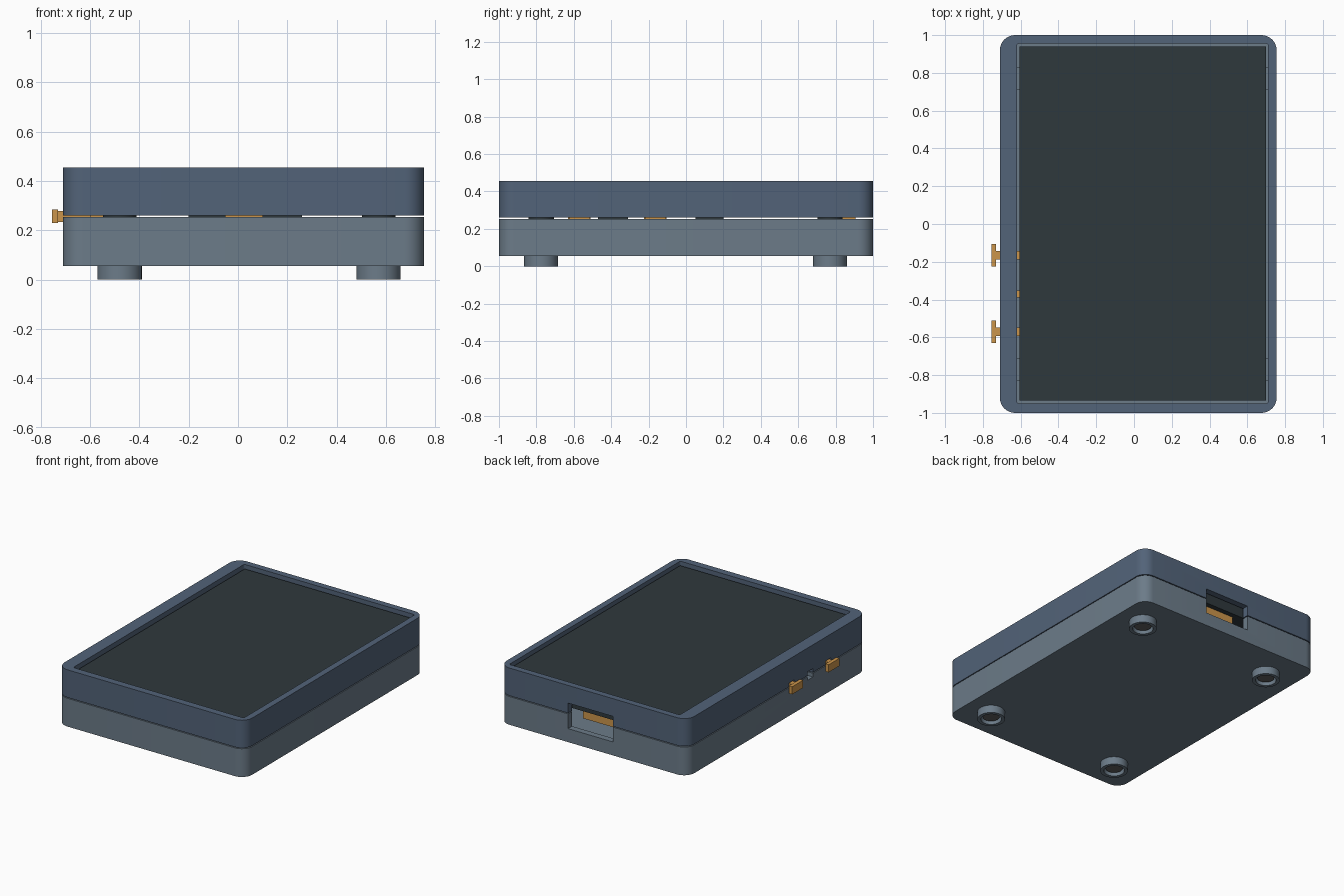
import bpy, bmesh
from math import sin, cos, pi, radians

if "Cube" in bpy.data.objects:
    bpy.data.objects.remove(bpy.data.objects["Cube"])


def mat(name, col):
    m = bpy.data.materials.new(name)
    m.diffuse_color = (*col, 1)
    m.use_nodes = True
    m.node_tree.nodes["Principled BSDF"].inputs["Base Color"].default_value = m.diffuse_color
    return m


BLUE = mat("blue_shell", (0.085, 0.125, 0.19))
SLATE = mat("slate_shell", (0.15, 0.2, 0.25))
DARK = mat("dark_glass", (0.028, 0.04, 0.046))
ORANGE = mat("amber", (0.6, 0.3, 0.07))
STEEL = mat("steel", (0.12, 0.12, 0.12))


def finish(name, bm, m, smooth=False):
    bmesh.ops.recalc_face_normals(bm, faces=bm.faces)
    me = bpy.data.meshes.new(name)
    bm.to_mesh(me)
    bm.free()
    ob = bpy.data.objects.new(name, me)
    bpy.context.collection.objects.link(ob)
    if m:
        me.materials.append(m)
    if smooth:
        bpy.ops.object.select_all(action='DESELECT')
        ob.select_set(True)
        bpy.context.view_layer.objects.active = ob
        bpy.ops.object.shade_smooth_by_angle(angle=radians(30))
    return ob


def box(name, x, y, z, m=None):
    bm = bmesh.new()
    bmesh.ops.create_cube(bm, size=1)
    for v in bm.verts:
        v.co = [a + (b - a) * (c + 0.5) for (a, b), c in zip((x, y, z), v.co)]
    return finish(name, bm, m)


def rounded_ring(bm, x0, x1, y0, y1, r, z, n=8):
    corners = ((x1 - r, y1 - r), (x0 + r, y1 - r), (x0 + r, y0 + r), (x1 - r, y0 + r))
    return [bm.verts.new((cx + r * cos(a), cy + r * sin(a), z))
            for q, (cx, cy) in enumerate(corners)
            for a in [(q + i / n) * pi / 2 for i in range(n + 1)]]


def shell(name, z0, z1, m, floor=None):
    """Rounded wall, open through, or closed below when a floor height is given."""
    bm = bmesh.new()
    outer, inner = (-0.71, 0.755, -1, 1, 0.08), (-0.62, 0.71, -0.95, 0.955, 0.012)
    rings = [rounded_ring(bm, *s, z) for s, z in
             ((outer, z0), (outer, z1), (inner, z1), (inner, z0 if floor is None else floor))]
    pairs = list(zip(rings, rings[1:]))
    if floor is None:
        pairs.append((rings[3], rings[0]))
    else:
        bm.faces.new(rings[0])
        bm.faces.new(rings[3])
    for a, b in pairs:
        for i in range(len(a)):
            j = (i + 1) % len(a)
            bm.faces.new((a[i], a[j], b[j], b[i]))
    return finish(name, bm, m, True)


def lathe(name, cx, cy, profile, m, n=40):
    bm = bmesh.new()
    rings = [[bm.verts.new((cx + r * cos(2 * pi * i / n), cy + r * sin(2 * pi * i / n), z))
              for i in range(n)] for r, z in profile]
    for a, b in zip(rings, rings[1:]):
        for i in range(n):
            j = (i + 1) % n
            bm.faces.new((a[i], a[j], b[j], b[i]))
    bm.faces.new(rings[0])
    bm.faces.new(rings[-1])
    return finish(name, bm, m, True)


# two half shells with a fine seam between them
lower = shell("lower_shell", 0.055, 0.254, SLATE, floor=0.095)
upper = shell("upper_shell", 0.26, 0.455, BLUE)

# rear port and side button openings, cut across both halves
BUTTON_Y = (-0.57, -0.37, -0.165)
cutters = [box("port_cutter", (-0.13, 0.22), (0.9, 1.1), (0.15, 0.33))]
cutters += [box("button_cutter", (-0.8, -0.58), (y - 0.03, y + 0.03), (0.228, 0.287))
            for y in BUTTON_Y]
for ob in (lower, upper):
    bpy.context.view_layer.objects.active = ob
    for c in cutters:
        mod = ob.modifiers.new("cut", 'BOOLEAN')
        mod.operation, mod.solver, mod.object = 'DIFFERENCE', 'EXACT', c
        bpy.ops.object.modifier_apply(modifier=mod.name)
for c in cutters:
    bpy.data.objects.remove(c)

# display and the circuit board behind it
box("screen", (-0.605, 0.7), (-0.935, 0.94), (0.3, 0.432), DARK)
box("circuit_board", (-0.605, 0.7), (-0.935, 0.94), (0.27, 0.3), DARK)
for y in (-0.77, 0.77):
    box("mounting_bar", (-0.62, 0.71), (y - 0.06, y + 0.06), (0.275, 0.295), SLATE)

# components under the board
box("rear_connector", (-0.08, 0.17), (0.82, 0.905), (0.2, 0.27), ORANGE)
box("chip_a", (0.1, 0.26), (-0.47, -0.31), (0.235, 0.27), DARK)
box("chip_b", (-0.2, -0.05), (0.05, 0.2), (0.235, 0.27), DARK)

# side switches: the middle one is recessed and has no cap
for i, y in enumerate(BUTTON_Y):
    box("switch_body", (-0.6, -0.54), (y - 0.055, y + 0.055), (0.225, 0.27), ORANGE)
    capped = i != 1
    w = 0.022 if capped else 0.018
    box("button_stem", (-0.735 if capped else -0.64, -0.6), (y - w, y + w),
        (0.257 - w, 0.257 + w), ORANGE)
    if capped:
        box("button_cap", (-0.755, -0.73), (y - 0.06, y + 0.06), (0.23, 0.284), ORANGE)

# feet with recessed screws, and screw posts inside
for x in (-0.48, 0.57):
    for y in (-0.775, 0.77):
        lathe("foot", x, y, ((0.085, 0.057), (0.09, 0.055), (0.09, 0), (0.067, 0), (0.067, 0.04)), SLATE)
        lathe("screw_head", x, y, ((0.055, 0.04), (0.055, 0.018)), STEEL)
        lathe("screw_post", x, y, ((0.068, 0.09), (0.068, 0.272)), DARK)
